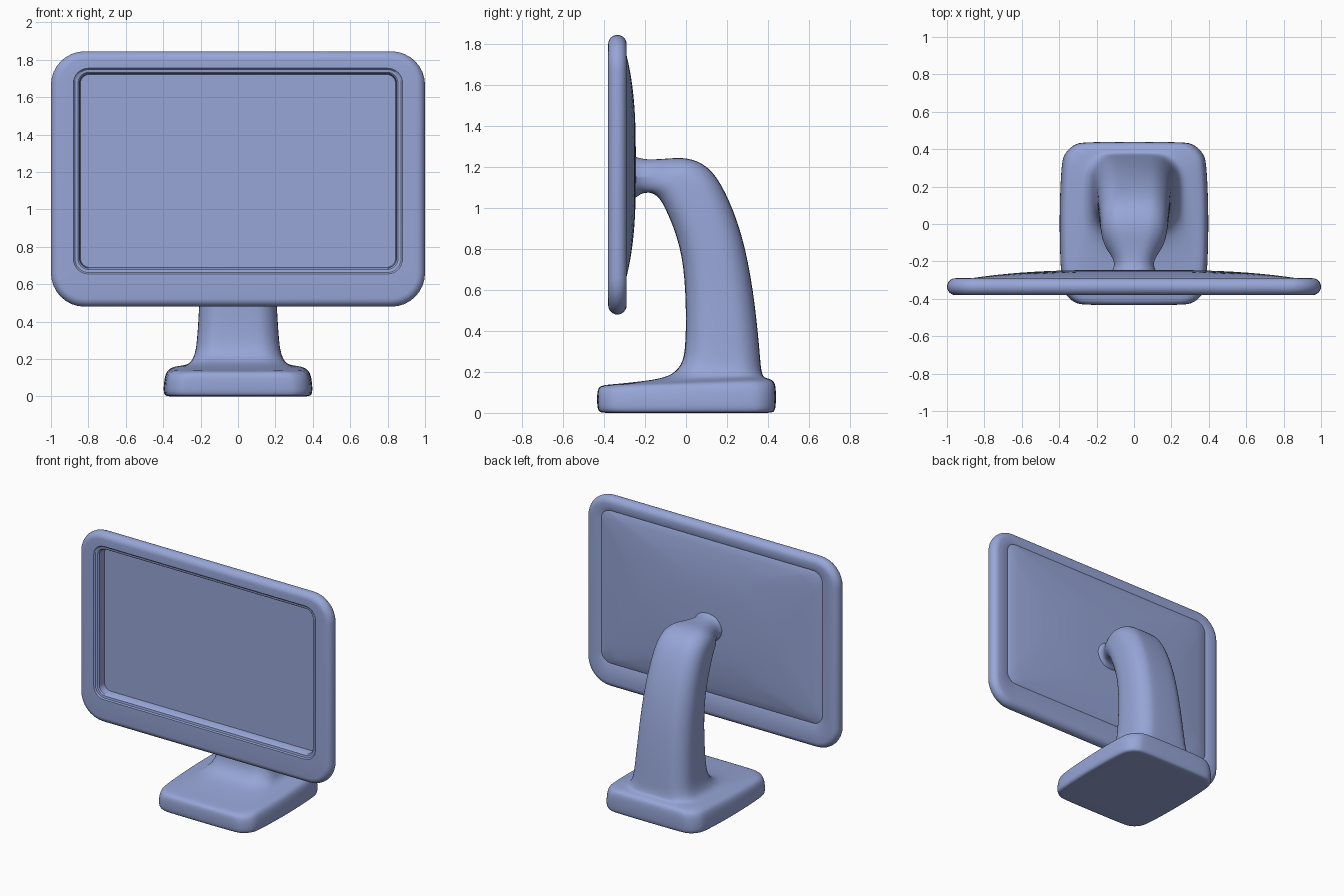
import bpy
import bmesh
from math import sin, cos, pi
from mathutils import Vector

default_cube = bpy.data.objects.get("Cube")
if default_cube:
    bpy.data.objects.remove(default_cube, do_unlink=True)

# Single flat plastic colour
plastic = bpy.data.materials.new("periwinkle_plastic")
plastic.use_nodes = True
colour = (0.31, 0.38, 0.68, 1)
plastic.diffuse_color = colour
plastic.node_tree.nodes["Principled BSDF"].inputs["Base Color"].default_value = colour


def rounded_section(front, back, half_width, radius, steps, bow=0):
    """Rounded rectangle from front to back (y, z points); bow narrows its ends."""
    start, end = Vector((0, *front)), Vector((0, *back))
    axis = (end - start).normalized()
    middle = (start + end) / 2
    half_depth = (end - start).length / 2
    radius = min(radius, half_width * 0.98, half_depth * 0.98)
    points = []
    for corner, (sx, sd) in enumerate([(1, 1), (-1, 1), (-1, -1), (1, -1)]):
        for step in range(steps + 1):
            angle = (corner + step / steps) * pi / 2
            across = sx * (half_width - radius) + radius * cos(angle)
            along = sd * (half_depth - radius) + radius * sin(angle)
            across *= 1 - bow * (along / half_depth) ** 2
            points.append(middle + axis * along + Vector((across, 0, 0)))
        if bow and sx == -sd:
            # Extra point halfway along each side so the bow can bulge
            points.append(middle + Vector((sx * half_width, 0, 0)))
    if bow:
        points.append(middle + Vector((half_width, 0, 0)))
        points.remove(points[-1]) if len(points) % 2 else None
    return points


def loft(name, sections, cap_start=True, cap_end=True):
    """Skin a list of matching sections into one object."""
    bm = bmesh.new()
    rings = [[bm.verts.new(p) for p in section] for section in sections]
    count = len(rings[0])
    for lower, upper in zip(rings, rings[1:]):
        for i in range(count):
            j = (i + 1) % count
            bm.faces.new((lower[i], lower[j], upper[j], upper[i]))
    if cap_start:
        bm.faces.new(rings[0][::-1])
    if cap_end:
        bm.faces.new(rings[-1])
    bmesh.ops.recalc_face_normals(bm, faces=bm.faces)
    mesh = bpy.data.meshes.new(name)
    bm.to_mesh(mesh)
    bm.free()
    mesh.materials.append(plastic)
    obj = bpy.data.objects.new(name, mesh)
    bpy.context.collection.objects.link(obj)
    return obj


def smooth(obj, angle):
    bpy.ops.object.select_all(action="DESELECT")
    obj.select_set(True)
    bpy.context.view_layer.objects.active = obj
    bpy.ops.object.shade_smooth_by_angle(angle=angle)


def upright(y, half_width, low, high, radius):
    """Section standing parallel to the screen."""
    return rounded_section((y, low), (y, high), half_width, radius, steps=8)


# Screen opening: recess wall, ledge and small step up to the frame
recess = upright(-0.31, 0.843, 0.69, 1.722, 0.05)
casing = [
    recess,
    upright(-0.362, 0.848, 0.685, 1.727, 0.055),
    upright(-0.37, 0.856, 0.678, 1.733, 0.06),
    upright(-0.372, 0.872, 0.662, 1.748, 0.075),
    upright(-0.38, 0.88, 0.655, 1.755, 0.08),
]

# Frame with a fully rounded outer rim
rim = 0.045
for step in range(13):
    angle = pi * step / 12
    inset = rim * (1 - sin(angle))
    casing.append(upright(-0.335 - rim * cos(angle), 1 - inset,
                          0.48 + inset, 1.845 - inset, 0.18 - inset))

# Shallow groove, then the domed back
casing.append(upright(-0.29, 0.885, 0.65, 1.76, 0.08))
casing.append(upright(-0.294, 0.878, 0.657, 1.753, 0.075))
for step in range(13):
    scale = 1 - step / 13
    half_height = 0.54 * scale
    casing.append(upright(-0.245 - rim * scale ** 3, 0.87 * scale,
                          1.205 - half_height, 1.205 + half_height,
                          0.07 + 0.7 * (1 - scale)))
smooth(loft("monitor_casing", casing, cap_start=False), pi / 5)

# Flat screen at the bottom of the recess
loft("screen_panel", [recess], cap_end=False)

# Stand: front point, back point, half width and corner radius per section
stand_profile = [
    # Foot
    ((-0.385, 0), (0.395, 0), 0.36, 0.1),
    ((-0.425, 0), (0.43, 0), 0.395, 0.11),
    ((-0.435, 0.03), (0.44, 0.03), 0.405, 0.12),
    ((-0.435, 0.11), (0.44, 0.135), 0.395, 0.12),
    ((-0.42, 0.135), (0.425, 0.16), 0.37, 0.13),
    ((-0.35, 0.14), (0.4, 0.168), 0.325, 0.13),
    # Blend from foot to neck
    ((-0.2, 0.155), (0.385, 0.172), 0.29, 0.13),
    ((-0.08, 0.175), (0.375, 0.18), 0.255, 0.12),
    ((-0.02, 0.23), (0.365, 0.22), 0.23, 0.11),
    # Neck curving forward
    ((0, 0.32), (0.36, 0.3), 0.217, 0.11),
    ((0, 0.6), (0.33, 0.6), 0.202, 0.11),
    ((-0.025, 0.82), (0.275, 0.88), 0.194, 0.11),
    ((-0.1, 1), (0.19, 1.09), 0.185, 0.1),
    ((-0.13, 1.05), (0.11, 1.21), 0.178, 0.1),
    ((-0.165, 1.075), (0, 1.25), 0.165, 0.09),
    # Narrow joint flaring onto the casing
    ((-0.195, 1.075), (-0.1, 1.24), 0.13, 0.08),
    ((-0.22, 1.07), (-0.2, 1.235), 0.1, 0.08),
    ((-0.245, 1.05), (-0.245, 1.25), 0.115, 0.1),
    ((-0.27, 1.04), (-0.27, 1.26), 0.12, 0.11),
]
stand = loft("stand", [rounded_section(*row, steps=4, bow=0.06) for row in stand_profile])
rounding = stand.modifiers.new("rounding", "SUBSURF")
rounding.levels = rounding.render_levels = 2
for face in stand.data.polygons:
    face.use_smooth = True
